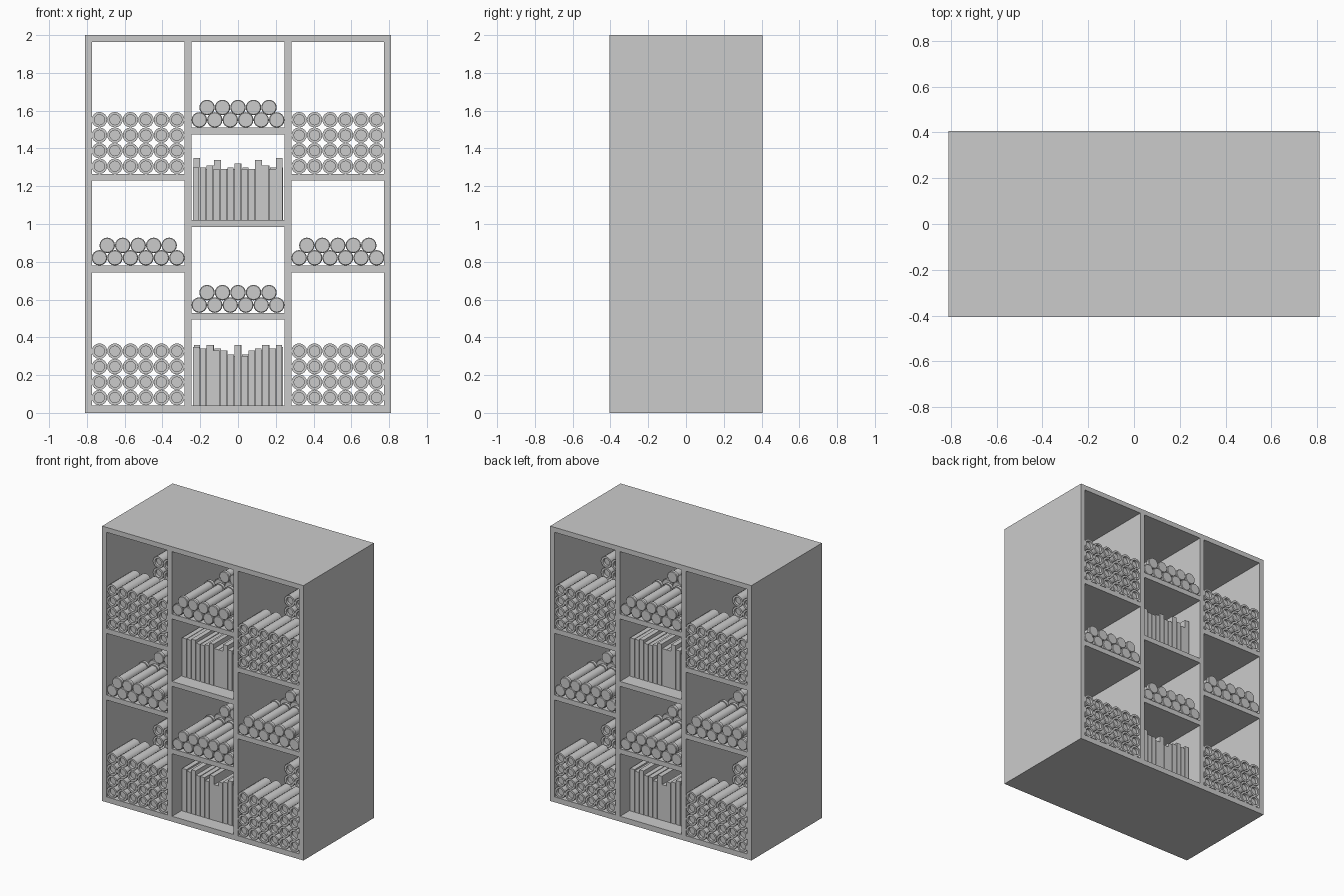
import bpy, bmesh, math, random

if "Cube" in bpy.data.objects:
    bpy.data.objects.remove(bpy.data.objects["Cube"])

W, D, H = 0.81, 0.405, 2.0      # half width, half depth, height
T, R, SIDES = 0.036, 0.041, 16  # board thickness, roll radius
random.seed(4)


def finish(bm, name, smooth=False):
    bmesh.ops.recalc_face_normals(bm, faces=bm.faces)
    me = bpy.data.meshes.new(name)
    bm.to_mesh(me)
    bm.free()
    ob = bpy.data.objects.new(name, me)
    bpy.context.collection.objects.link(ob)
    if smooth:
        bpy.context.view_layer.objects.active = ob
        ob.select_set(True)
        bpy.ops.object.shade_smooth_by_angle(angle=math.radians(35))
        ob.select_set(False)
    return ob


def box(bm, x0, x1, y0, y1, z0, z1):
    vs = bmesh.ops.create_cube(bm, size=1)['verts']
    for v in vs:
        v.co.x = x1 if v.co.x > 0 else x0
        v.co.y = y1 if v.co.y > 0 else y0
        v.co.z = z1 if v.co.z > 0 else z0


def board(name, x0, x1, z0, z1):
    bm = bmesh.new()
    box(bm, x0, x1, -D, D, z0, z1)
    return finish(bm, name)


def lathe(bm, profile, x, z):
    # Closed solid of revolution along y; profile is (radius, y)
    rings = [[bm.verts.new((x + r * math.cos(2 * math.pi * i / SIDES), y,
                            z + r * math.sin(2 * math.pi * i / SIDES)))
              for i in range(SIDES)] for r, y in profile]
    for a, b in zip(rings, rings[1:]):
        for i in range(SIDES):
            j = (i + 1) % SIDES
            bm.faces.new((a[i], a[j], b[j], b[i]))
    bm.faces.new(rings[0])
    bm.faces.new(rings[-1])


def both_sides(ob):
    # Same contents turned half round for the back opening
    back = ob.copy()
    back.name = ob.name + "_back"
    back.rotation_euler.z = math.pi
    bpy.context.collection.objects.link(back)


def roll_stack(name, cx, floor):
    # Square stack of hollow-ended rolls
    y0, y1, r, d = -D + 0.003, -0.13, 0.027, 0.02
    profile = [(r, y0 + d), (r, y0), (R, y0), (R, y1), (r, y1), (r, y1 - d)]
    bm = bmesh.new()
    for row in range(4):
        for col in range(6):
            lathe(bm, profile, cx + (col - 2.5) * 2 * R, floor + R + row * 2 * R)
    both_sides(finish(bm, name, True))


def scroll_pile(name, cx, floor):
    # Two-row pile of scrolls with wider end caps
    y0, y1, c, r = -D + 0.003, -0.075, 0.025, 0.034
    profile = [(R - 0.004, y0), (R, y0 + 0.004), (R, y0 + c), (r, y0 + c),
               (r, y1 - c), (R, y1 - c), (R, y1 - 0.004), (R - 0.004, y1)]
    bm = bmesh.new()
    for row, count in enumerate((6, 5)):
        for col in range(count):
            lathe(bm, profile, cx + (col - (count - 1) / 2) * 2 * R,
                  floor + R + row * 0.066)
    both_sides(finish(bm, name, True))


def book_row(name, floor, heights):
    bm = bmesh.new()
    step = 0.477 / len(heights)
    for i, h in enumerate(heights):
        x = -0.239 + i * step
        box(bm, x, x + step - random.uniform(0.001, 0.005),
            -0.30, -0.06 + random.uniform(-0.02, 0.01), floor, floor + h)
    both_sides(finish(bm, name))


# Case
DX = 0.265
board("left_side", -W, -W + T, 0, H)
board("right_side", W - T, W, 0, H)
board("top_board", -W + T, W - T, H - T, H)
board("bottom_board", -W + T, W - T, 0, T + 0.003)
for s, side in ((-1, "left"), (1, "right")):
    board(side + "_divider", s * DX - T / 2, s * DX + T / 2, T, H - T)
    a, b = sorted((s * (DX + T / 2), s * (W - T)))
    for top in (0.78, 1.265):
        board(side + "_shelf", a, b, top - T, top)
for top in (0.53, 1.02, 1.51):
    board("middle_shelf", -DX + T / 2, DX - T / 2, top - T, top)

# Contents
SIDE_X = (DX + T / 2 + W - T) / 2
for s, side in ((-1, "left"), (1, "right")):
    roll_stack(side + "_lower_rolls", s * SIDE_X, 0.04)
    roll_stack(side + "_upper_rolls", s * SIDE_X, 1.265)
    scroll_pile(side + "_scrolls", s * SIDE_X, 0.78)
scroll_pile("middle_lower_scrolls", 0, 0.53)
scroll_pile("middle_upper_scrolls", 0, 1.51)
book_row("lower_books", 0.04, [.31, .30, .32, .29, .29, .27, .32, .26, .29, .30, .32, .30, .32])
book_row("upper_books", 1.02, [.28, .28, .29, .27, .27, .28, .30, .27, .27, .32, .29, .27, .33])
